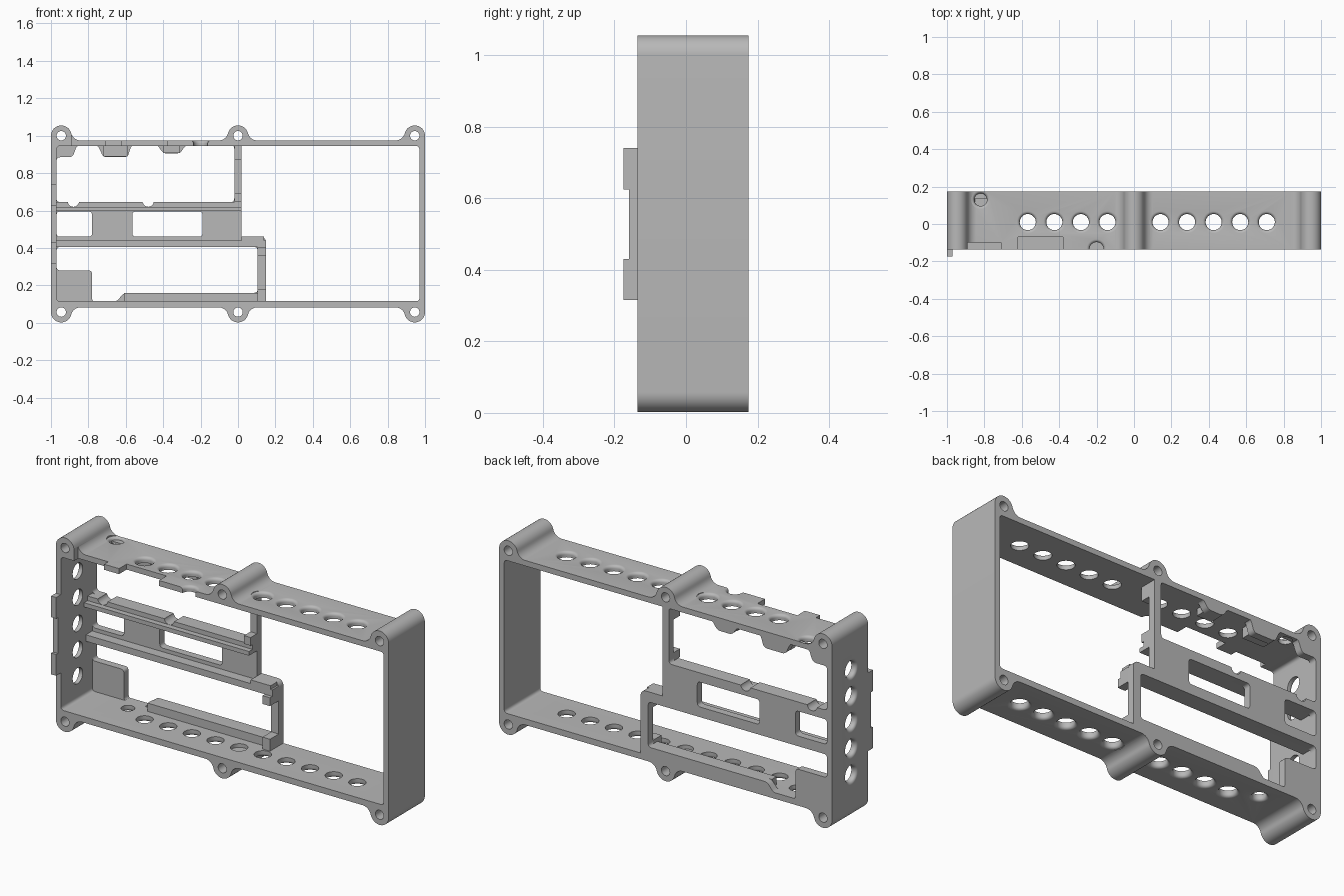
import bpy, bmesh, math
from mathutils import Vector, Matrix

if "Cube" in bpy.data.objects:
    bpy.data.objects.remove(bpy.data.objects["Cube"])

grey = bpy.data.materials.new("light_grey")
grey.use_nodes = True
grey.diffuse_color = (0.48, 0.48, 0.48, 1)
grey.node_tree.nodes["Principled BSDF"].inputs["Base Color"].default_value = (0.48, 0.48, 0.48, 1)

FRONT, BACK, PLATE = -0.135, 0.175, 0.135
MID, WALL_TOP = 0.5285, 0.975


def make(name, bm):
    bmesh.ops.recalc_face_normals(bm, faces=bm.faces)
    mesh = bpy.data.meshes.new(name)
    bm.to_mesh(mesh)
    bm.free()
    ob = bpy.data.objects.new(name, mesh)
    bpy.context.collection.objects.link(ob)
    mesh.materials.append(grey)
    return ob


def prism(name, pts, y0, y1):
    """Extrude an x-z outline along y."""
    bm = bmesh.new()
    face = bm.faces.new([bm.verts.new((x, y0, z)) for x, z in pts])
    ext = bmesh.ops.extrude_face_region(bm, geom=[face])
    moved = [v for v in ext["geom"] if isinstance(v, bmesh.types.BMVert)]
    bmesh.ops.translate(bm, verts=moved, vec=(0, y1 - y0, 0))
    return make(name, bm)


def rect(x0, x1, z0, z1):
    return [(x0, z0), (x1, z0), (x1, z1), (x0, z1)]


def rounded(pts, r, steps=5):
    """Round every corner of an outline."""
    out = []
    for i, p in enumerate(pts):
        p = Vector(p)
        a, b = Vector(pts[i - 1]) - p, Vector(pts[(i + 1) % len(pts)]) - p
        k = min(r, a.length * 0.45, b.length * 0.45)
        a, b = p + a.normalized() * k, p + b.normalized() * k
        for s in range(steps + 1):
            t = s / steps
            out.append(tuple(a * (1 - t) ** 2 + p * (2 * t * (1 - t)) + b * t * t))
    return out


def arc(cx, cz, r, a0, a1, n=12):
    angles = [math.radians(a0 + (a1 - a0) * i / n) for i in range(n + 1)]
    return [(cx + r * math.cos(a), cz + r * math.sin(a)) for a in angles]


def circle(cx, cz, r):
    return arc(cx, cz, r, 0, 348.75, 31)


def hole_cutter(pos, outward, r=0.043, blind=False):
    """Turned cutter: straight bore opening into a rounded outer rim."""
    f = 0.016
    if blind:
        prof = [(r, -0.02), (r, 0.02)]
    else:
        prof = [(r, -0.07)]
        prof += [(r + f * (1 - math.cos(a)), -f + f * math.sin(a))
                 for a in (i * math.pi / 10 for i in range(6))]
        prof += [(r + f, 0.01)]
    bm = bmesh.new()
    rot = Vector(outward).to_track_quat('Z', 'Y').to_matrix().to_4x4()
    n = 32
    rings = [[bm.verts.new((q * math.cos(2 * math.pi * i / n), q * math.sin(2 * math.pi * i / n), h))
              for i in range(n)] for q, h in prof]
    for lo, hi in zip(rings, rings[1:]):
        for i in range(n):
            j = (i + 1) % n
            bm.faces.new((lo[i], lo[j], hi[j], hi[i]))
    bm.faces.new(rings[0])
    bm.faces.new(rings[-1])
    bmesh.ops.transform(bm, matrix=Matrix.Translation(pos) @ rot, verts=bm.verts)
    return make("hole_cutter", bm)


def cut(target, cutters):
    """Subtract all cutters, apply and remove them."""
    for c in cutters:
        c.hide_render = True
        m = target.modifiers.new("cut", 'BOOLEAN')
        m.operation, m.solver, m.object = 'DIFFERENCE', 'EXACT', c
    deps = bpy.context.evaluated_depsgraph_get()
    mesh = bpy.data.meshes.new_from_object(target.evaluated_get(deps))
    target.modifiers.clear()
    target.data = mesh
    for c in cutters:
        bpy.data.objects.remove(c)


# Outer frame outline: screw lugs blended into the walls by fillets
LUG_X, LUG_Z, LUG_R, FIL = 0.945, 1.0, 0.055, 0.05
rise = WALL_TOP + FIL - LUG_Z
run = math.sqrt((LUG_R + FIL) ** 2 - rise ** 2)
tilt = math.degrees(math.atan2(rise, run))


def fillet(cx, side):
    if side > 0:
        return arc(cx + run, WALL_TOP + FIL, FIL, 180 + tilt, 270, 8)
    return arc(cx - run, WALL_TOP + FIL, FIL, 270, 360 - tilt, 8)


top = arc(-LUG_X, LUG_Z, LUG_R, 180, tilt, 20) + fillet(-LUG_X, 1)[1:]
top += fillet(0, -1) + arc(0, LUG_Z, LUG_R, 180 - tilt, tilt, 20)[1:] + fillet(0, 1)[1:]
top += fillet(LUG_X, -1) + arc(LUG_X, LUG_Z, LUG_R, 180 - tilt, 0, 20)[1:]
bottom = [(x, 2 * MID - z) for x, z in reversed(top)]
frame = prism("outer_frame", top + bottom, FRONT, BACK)

# Main cavity and screw holes
cutters = [prism("cavity", rounded(rect(-0.97, 0.97, 0.115, 0.945), 0.02), -0.3, 0.3)]
for x in (-LUG_X, 0, LUG_X):
    for z in (LUG_Z, 2 * MID - LUG_Z):
        cutters.append(prism("screw_hole", circle(x, z, 0.025), -0.3, 0.3))

# Rows of vent holes in the top, bottom and right walls
for k in range(1, 6):
    for s in (-1, 1):
        if s * k == -5:
            continue
        x = s * 0.142 * k
        cutters.append(hole_cutter((x, 0.01, WALL_TOP), (0, 0, 1)))
        cutters.append(hole_cutter((x, 0.01, 0.082), (0, 0, -1)))
    cutters.append(hole_cutter((-1, 0.01, MID + 0.142 * (k - 3)), (-1, 0, 0)))
cutters.append(hole_cutter((-0.82, 0.13, WALL_TOP), (0, 0, 1), 0.034))
cutters.append(hole_cutter((-0.71, 0.07, 0.082), (0, 0, -1), 0.034))
cutters.append(hole_cutter((0, 0.01, 0.115), (0, 0, 1), 0.043, True))

# Connector notches in the front edge of the top wall
for x0, x1, y in ((-0.89, -0.71, -0.10), (-0.62, -0.38, -0.07)):
    cutters.append(prism("notch", rect(x0, x1, 0.92, 1.03), -0.2, y))
cutters.append(hole_cutter((-0.2, FRONT, WALL_TOP), (0, 0, 1), 0.038))
cut(frame, cutters)

# Rear mounting plate with openings
plate = prism("rear_plate", [(-0.985, 0.1), (0.15, 0.1)] + arc(0.12, 0.43, 0.03, 0, 90, 6)
              + [(0.02, 0.46), (0.02, 0.96), (-0.985, 0.96)], PLATE, BACK)
upper = [(-0.97, 0.645), (-0.02, 0.645), (-0.02, 0.95), (-0.28, 0.95), (-0.31, 0.905),
         (-0.40, 0.905), (-0.43, 0.95), (-0.57, 0.95), (-0.59, 0.885), (-0.72, 0.885),
         (-0.75, 0.95), (-0.86, 0.95), (-0.885, 0.885), (-0.97, 0.885)]
lower = [(-0.97, 0.28), (-0.78, 0.28), (-0.78, 0.112), (-0.65, 0.112), (-0.61, 0.16),
         (0.105, 0.16), (0.105, 0.405), (-0.97, 0.405)]


def cable_notches():
    return [prism("cable_notch", circle(x, 0.65, 0.03), -0.3, 0.3) for x in (-0.88, -0.48)]


openings = [upper, lower, rect(-0.97, -0.78, 0.46, 0.595), rect(-0.565, -0.19, 0.46, 0.595)]
cut(plate, [prism("opening", rounded(o, 0.02), -0.3, 0.3) for o in openings] + cable_notches())

# Ledges and ribs standing forward of the plate
ledge = prism("upper_ledge", rect(-0.97, 0.02, 0.62, 0.645), 0.095, PLATE)
cut(ledge, cable_notches())
ribs = [("middle_ledge", (-0.97, 0.02, 0.597, 0.62), 0.065),
        ("lower_ledge", (-0.97, 0.15, 0.405, 0.44), 0.08),
        ("bottom_ledge", (-0.61, 0.105, 0.115, 0.16), 0.095),
        ("step_ledge", (0.02, 0.14, 0.44, 0.46), 0.08),
        ("column_top_block", (0.105, 0.15, 0.36, 0.405), 0.06),
        ("column_bottom_block", (0.105, 0.15, 0.115, 0.18), 0.06),
        ("divider_bottom_block", (-0.02, 0.02, 0.645, 0.69), 0.08),
        ("divider_top_block", (-0.02, 0.02, 0.87, 0.945), 0.08),
        ("hanging_tab_wide", (-0.72, -0.59, 0.89, 0.945), 0.09),
        ("hanging_tab_narrow", (-0.40, -0.31, 0.908, 0.945), 0.09)]
for name, r, y in ribs:
    prism(name, rect(*r), y, PLATE)

# Front clips on the right wall
for name, z0, z1, y in (("lower_clip", 0.315, 0.43, -0.175), ("upper_clip", 0.625, 0.74, -0.175),
                        ("clip_bridge", 0.43, 0.625, -0.16)):
    prism(name, rect(-1, -0.97, z0, z1), y, FRONT)

# Smooth the curved surfaces, keep edges crisp
bpy.ops.object.select_all(action='DESELECT')
for ob in (frame, plate, ledge):
    ob.select_set(True)
bpy.context.view_layer.objects.active = frame
bpy.ops.object.shade_smooth_by_angle(angle=math.radians(30))
